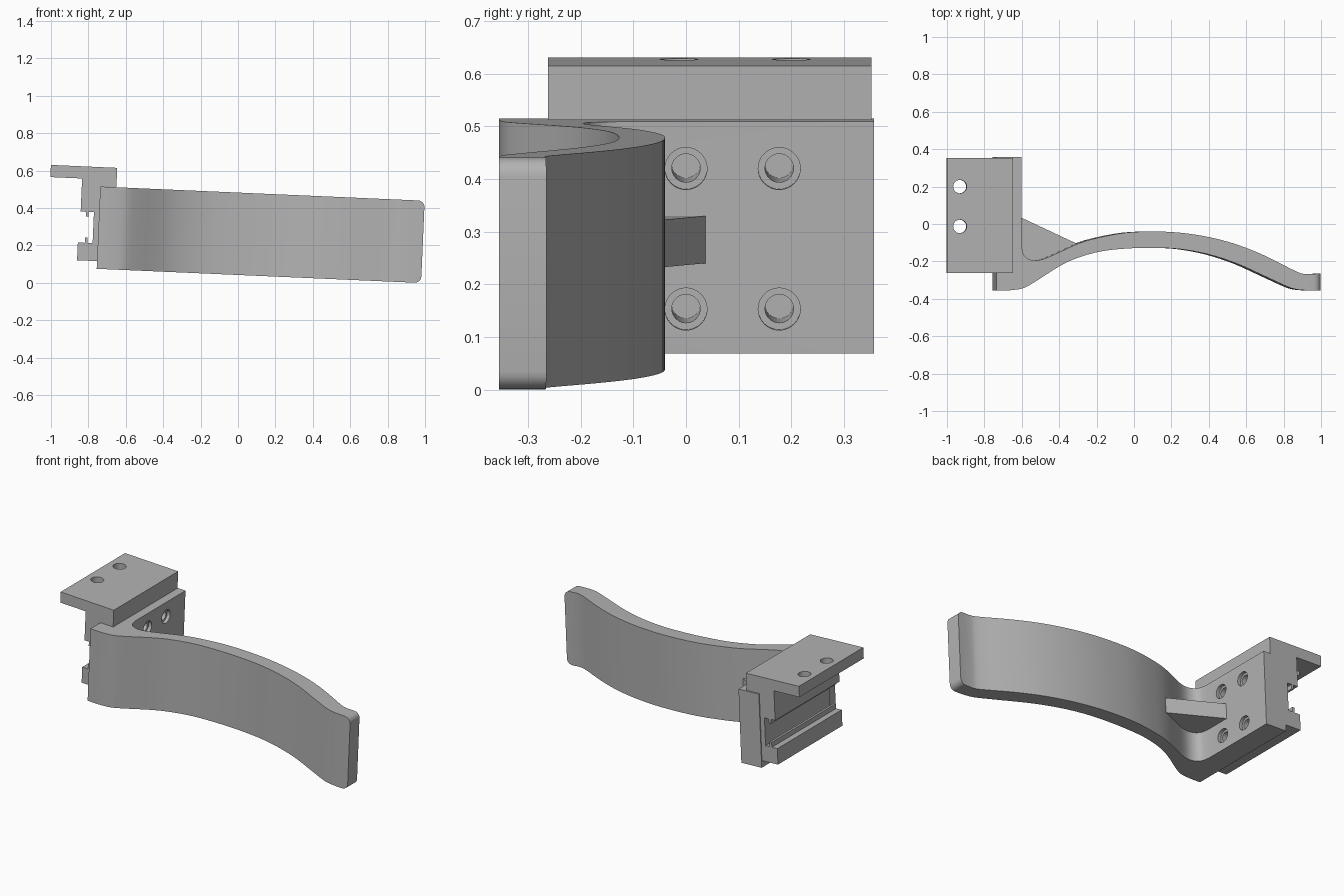
import bpy, bmesh, math
from mathutils import Vector, Matrix

if "Cube" in bpy.data.objects:
    bpy.data.objects.remove(bpy.data.objects["Cube"])

TILT = Matrix.Rotation(math.radians(2.5), 4, 'Y')

grey = bpy.data.materials.new("plain grey")
grey.use_nodes = True
grey.diffuse_color = (0.45, 0.45, 0.45, 1)
grey.node_tree.nodes["Principled BSDF"].inputs["Base Color"].default_value = grey.diffuse_color


def finish(name, bm):
    bmesh.ops.recalc_face_normals(bm, faces=bm.faces)
    me = bpy.data.meshes.new(name)
    bm.to_mesh(me)
    bm.free()
    ob = bpy.data.objects.new(name, me)
    me.materials.append(grey)
    ob.matrix_world = TILT
    bpy.context.collection.objects.link(ob)
    return ob


def extrude(points, direction):
    bm = bmesh.new()
    face = bm.faces.new([bm.verts.new(p) for p in points])
    new = bmesh.ops.extrude_face_region(bm, geom=[face])["geom"]
    bmesh.ops.translate(bm, vec=direction,
                        verts=[g for g in new if isinstance(g, bmesh.types.BMVert)])
    return bm


def smooth_path(pts, steps=4):
    """Catmull-Rom curve through 2D points."""
    p = [Vector(q) for q in pts]
    p = [2 * p[0] - p[1]] + p + [2 * p[-1] - p[-2]]
    out = []
    for a, b, c, d in zip(p, p[1:], p[2:], p[3:]):
        for i in range(steps):
            t = i / steps
            out.append(0.5 * (2 * b + (c - a) * t + (2 * a - 5 * b + 4 * c - d) * t * t
                              + (3 * b - a - 3 * c + d) * t ** 3))
    return out + [p[-2]]


def drill(target, cutter):
    mod = target.modifiers.new("holes", 'BOOLEAN')
    mod.operation, mod.solver, mod.object = 'DIFFERENCE', 'EXACT', cutter


# Curved lever and its mounting wall, one plan profile
front = [(-.69, -.355), (-.62, -.345), (-.56, -.315), (-.42, -.226), (-.32, -.18), (-.2, -.147),
         (-.07, -.132), (.08, -.127), (.23, -.135), (.38, -.163), (.53, -.212), (.68, -.28),
         (.8, -.335), (.85, -.35), (.9, -.355)]
back = [(.9, -.268), (.85, -.255), (.68, -.17), (.53, -.11), (.38, -.07), (.23, -.047), (.08, -.04),
        (-.07, -.047), (-.22, -.075), (-.32, -.105), (-.42, -.15), (-.5, -.185), (-.55, -.195),
        (-.59, -.185), (-.613, -.16), (-.622, -.12)]
TIP = .978
outline = ([(-.758, -.355)] + smooth_path(front) + [(TIP, -.355), (TIP, -.265)]
           + smooth_path(back) + [(-.622, .357), (-.758, .357)])
bm = extrude([(p[0], p[1], .042) for p in outline], (0, 0, .44))
tip_edges = [e for e in bm.edges if all(v.co.x > TIP - .001 for v in e.verts)
             and abs(e.verts[0].co.z - e.verts[1].co.z) < .001]
bmesh.ops.bevel(bm, geom=tip_edges, offset=.035, segments=6, profile=.5, affect='EDGES')
lever = finish("curved_lever", bm)

# Clamp bracket with top flange and toothed rail slot
section = [(-1.027, .586), (-1.027, .521), (-.857, .521), (-.857, .344), (-.828, .344), (-.828, .318),
           (-.814, .318), (-.814, .344), (-.786, .344), (-.786, .178), (-.814, .178), (-.814, .207),
           (-.828, .207), (-.828, .178), (-.865, .178), (-.865, .083), (-.757, .083), (-.757, .483),
           (-.672, .483), (-.672, .586)]
bracket = finish("clamp_bracket", extrude([(x, -.262, z) for x, z in section], (0, .614, 0)))

# Stiffening rib in the inner corner
rib = [(-.64, .045), (-.313, -.108), (-.42, -.19), (-.55, -.23), (-.64, -.23)]
finish("corner_rib", extrude([(x, y, .213) for x, y in rib], (0, 0, .09)))

# Cutter for countersunk bolt holes and flange holes
bm = bmesh.new()


def cone(r1, r2, depth, matrix):
    bmesh.ops.create_cone(bm, cap_ends=True, segments=32, radius1=r1, radius2=r2,
                          depth=depth, matrix=matrix)


SIDE = Matrix.Rotation(math.pi / 2, 4, 'Y')
for y in (0, .177):
    for z in (.126, .393):
        cone(.027, .027, .25, Matrix.Translation((-.705, y, z)) @ SIDE)
bolt_cutter = finish("bolt_hole_cutter", bm)
bm = bmesh.new()
for y in (0, .177):
    for z in (.126, .393):
        cone(.04, .04, .06, Matrix.Translation((-.612, y, z)) @ SIDE)
counterbore = finish("counterbore_cutter", bm)
bm = bmesh.new()
for y in (-.013, .2):
    cone(.036, .036, .2, Matrix.Translation((-.957, y, .55)))
flange_cutter = finish("flange_hole_cutter", bm)

drill(lever, bolt_cutter)
drill(lever, counterbore)
drill(bracket, bolt_cutter)
drill(bracket, flange_cutter)

# Bake the holes, remove cutters, smooth the curved surfaces
bpy.context.view_layer.update()
graph = bpy.context.evaluated_depsgraph_get()
baked = {ob: bpy.data.meshes.new_from_object(ob.evaluated_get(graph)) for ob in (lever, bracket)}
for ob, me in baked.items():
    ob.modifiers.clear()
    ob.data = me
for cutter in (bolt_cutter, counterbore, flange_cutter):
    bpy.data.objects.remove(cutter)
for ob in baked:
    bpy.ops.object.select_all(action='DESELECT')
    ob.select_set(True)
    bpy.context.view_layer.objects.active = ob
    bpy.ops.object.shade_smooth_by_angle(angle=math.radians(30))
